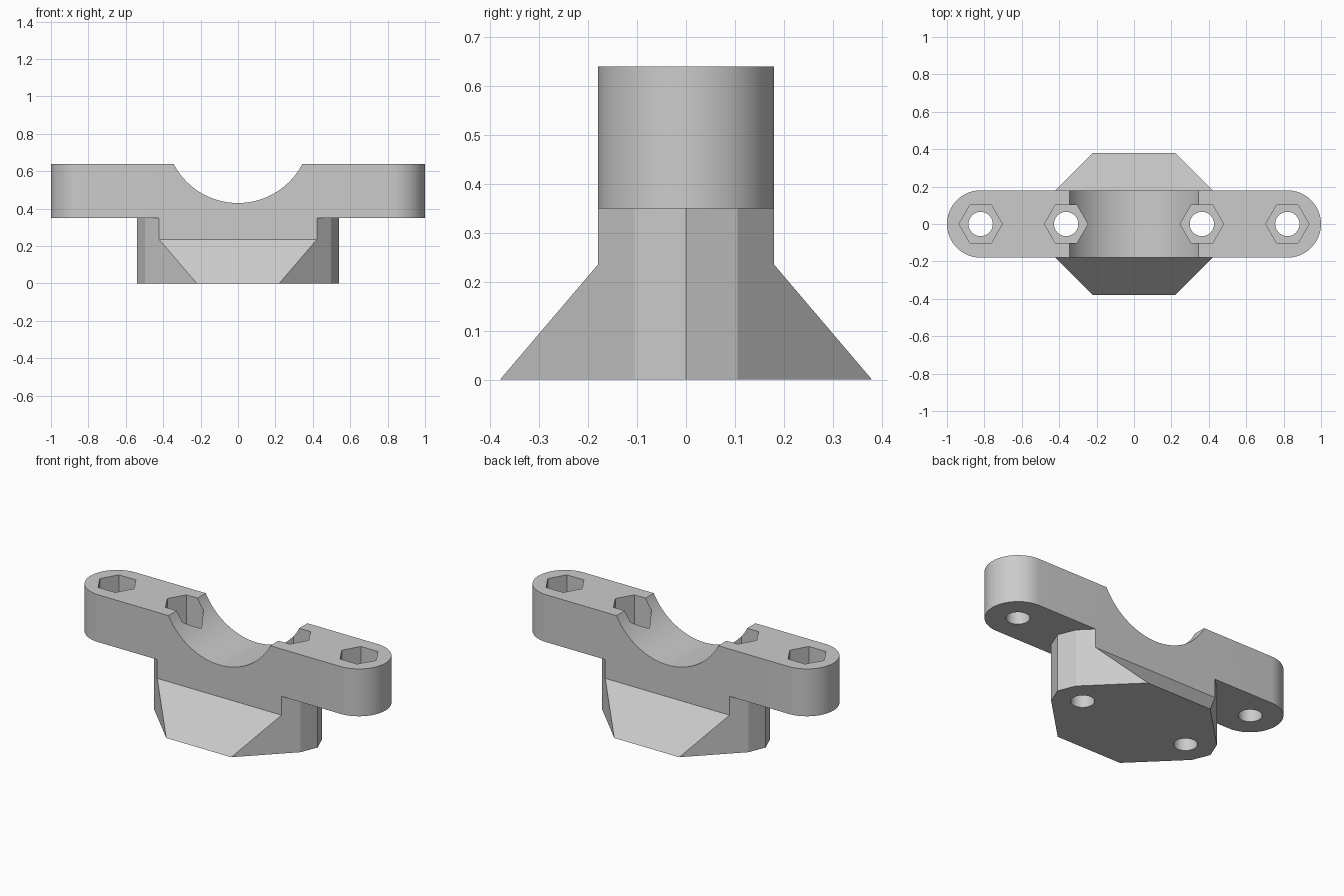
import bpy, bmesh, math
from mathutils import Vector

if "Cube" in bpy.data.objects:
    bpy.data.objects.remove(bpy.data.objects["Cube"], do_unlink=True)

# Single grey material
grey = bpy.data.materials.new("plain_grey")
grey.use_nodes = True
COLOUR = (0.6, 0.6, 0.6, 1)
grey.diffuse_color = COLOUR
grey.node_tree.nodes["Principled BSDF"].inputs["Base Color"].default_value = COLOUR


def arc(cx, cy, r, start, end, steps):
    """Points along an arc, angles in degrees."""
    angles = [math.radians(start + (end - start) * i / steps) for i in range(steps + 1)]
    return [(cx + r * math.cos(a), cy + r * math.sin(a)) for a in angles]


def prism(name, outline, low, high, axis="Z", cuts=()):
    """Extrude a closed outline along z, or an x-z outline along y; then trim by planes."""
    bm = bmesh.new()
    place = (lambda p, d: (p[0], p[1], d)) if axis == "Z" else (lambda p, d: (p[0], d, p[1]))
    face = bm.faces.new([bm.verts.new(place(p, low)) for p in outline])
    grown = bmesh.ops.extrude_face_region(bm, geom=[face])["geom"]
    shift = Vector(place((0, 0), high - low))
    bmesh.ops.translate(bm, vec=shift, verts=[g for g in grown if isinstance(g, bmesh.types.BMVert)])
    for point, normal in cuts:
        geom = bm.verts[:] + bm.edges[:] + bm.faces[:]
        cut = bmesh.ops.bisect_plane(bm, geom=geom, plane_co=point, plane_no=normal, clear_outer=True)
        bmesh.ops.contextual_create(bm, geom=[g for g in cut["geom_cut"] if isinstance(g, bmesh.types.BMEdge)])
    bmesh.ops.recalc_face_normals(bm, faces=bm.faces[:])
    mesh = bpy.data.meshes.new(name)
    bm.to_mesh(mesh)
    bm.free()
    mesh.materials.append(grey)
    obj = bpy.data.objects.new(name, mesh)
    bpy.context.collection.objects.link(obj)
    return obj


def combine(target, tool, operation):
    """Apply a boolean and discard the helper."""
    mod = target.modifiers.new(operation.lower(), "BOOLEAN")
    mod.operation, mod.solver, mod.object = operation, "EXACT", tool
    bpy.context.view_layer.objects.active = target
    bpy.ops.object.modifier_apply(modifier=mod.name)
    bpy.data.objects.remove(tool, do_unlink=True)


HALF, TOP, UNDER, KNEE, FOOT = 0.18, 0.64, 0.35, 0.235, 0.38

# Round-ended clamp bar
bar_outline = arc(1 - HALF, 0, HALF, -90, 90, 32) + arc(HALF - 1, 0, HALF, 90, 270, 32)
clamp = prism("saddle_clamp", bar_outline, UNDER, TOP)

# Tapered foot: angular plan, front and back trimmed to a slope and an upright
quarter = [(0.54, 0), (0.497, 0.105), (0.22, FOOT)]
foot_outline = quarter + [(-x, y) for x, y in reversed(quarter)]
foot_outline += [(-x, -y) for x, y in quarter[1:]] + [(x, -y) for x, y in reversed(quarter[1:])]
cuts = []
for s in (-1, 1):
    cuts.append(((0, s * HALF, KNEE), (0, s * KNEE, FOOT - HALF)))
# Above the knee the foot is exactly as deep as the bar
foot = prism("foot", foot_outline, 0, UNDER + 0.04, cuts=cuts)
stem_sides = [(-0.6, KNEE), (0.6, KNEE), (0.6, UNDER + 0.1), (-0.6, UNDER + 0.1)]
upper = prism("foot_stem", foot_outline, KNEE - 0.05, UNDER + 0.04,
              cuts=[((0, s * HALF, 0), (0, s, 0)) for s in (-1, 1)])
combine(foot, upper, "UNION")
combine(clamp, foot, "UNION")

# Half-round saddle across the middle
saddle = prism("saddle_cutter", arc(0, 0.818, 0.388, 0, 360, 96)[:-1], -0.5, 0.5, axis="Y")
combine(clamp, saddle, "DIFFERENCE")

# Bolt holes with hexagonal nut pockets
for side in (-1, 1):
    for x, floor in ((0.82, 0.47), (0.363, UNDER)):
        bolt = prism("bolt_cutter", arc(side * x, 0, 0.065, 0, 360, 32)[:-1], -0.1, 0.8)
        combine(clamp, bolt, "DIFFERENCE")
        nut = prism("nut_cutter", arc(side * x, 0, 0.116, 0, 360, 6)[:-1], floor, 0.8)
        combine(clamp, nut, "DIFFERENCE")

# Smooth curves, crisp edges
bpy.ops.object.select_all(action="DESELECT")
clamp.select_set(True)
bpy.context.view_layer.objects.active = clamp
bpy.ops.object.shade_smooth_by_angle(angle=math.radians(20))
